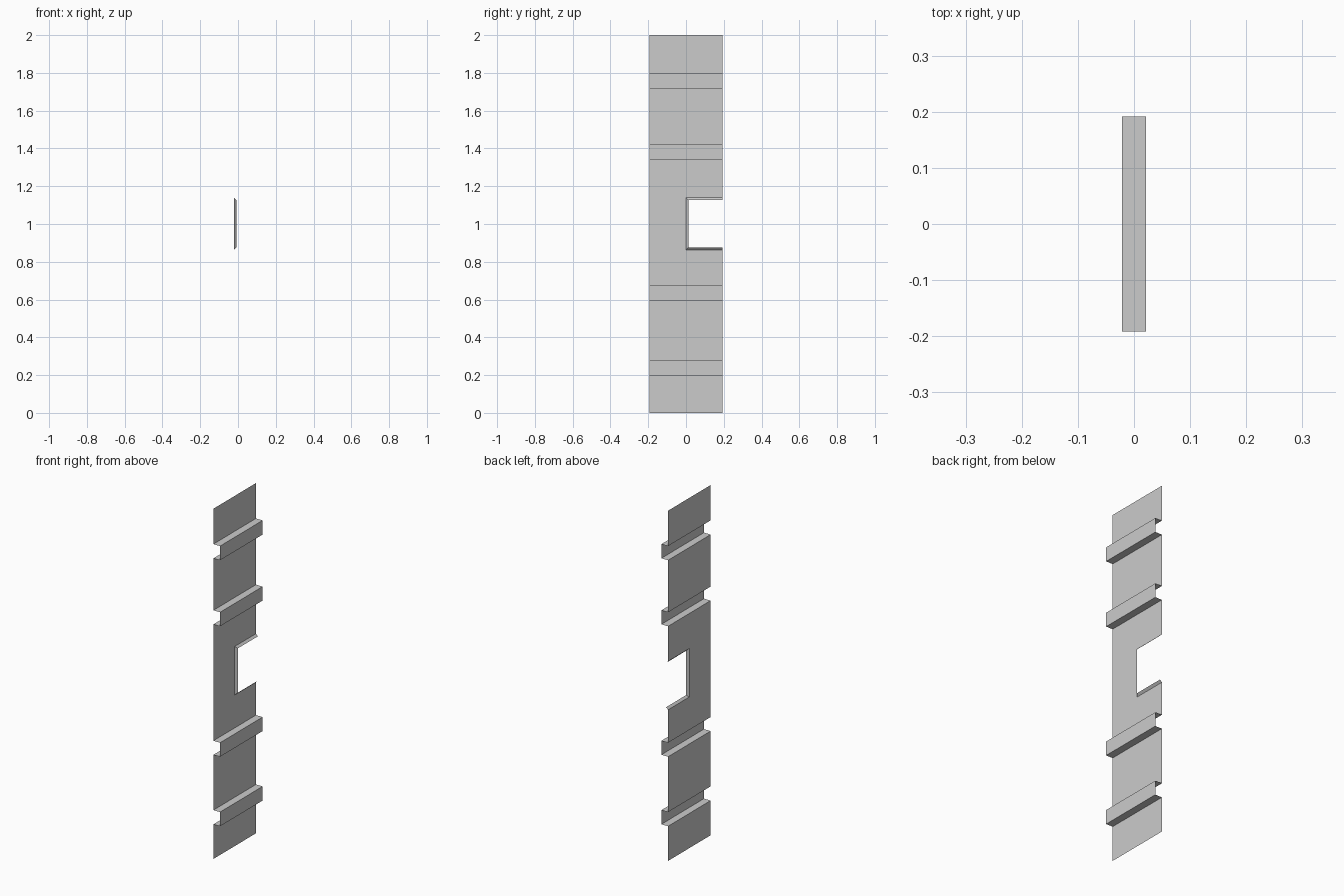
import bpy, bmesh

if "Cube" in bpy.data.objects:
    bpy.data.objects.remove(bpy.data.objects["Cube"])

W = 0.192            # half width along y
XB, XR = -0.021, 0.021   # base sheet plane, raised rib plane
RIBS = [(0.198, 0.279), (0.595, 0.675), (1.34, 1.42), (1.717, 1.798)]
X_LIP = -0.009       # front edge of the notch lip
OUT_Y, OUT_Z0, OUT_Z1 = 0.0, 0.863, 1.140   # notch outline in the sheet
IN_Y, IN_Z0, IN_Z1 = 0.012, 0.875, 1.128    # notch outline at the lip edge


def make_object(name, quads):
    bm = bmesh.new()
    for q in quads:
        bm.faces.new([bm.verts.new(p) for p in q])
    bmesh.ops.remove_doubles(bm, verts=bm.verts, dist=1e-5)
    mesh = bpy.data.meshes.new(name)
    bm.to_mesh(mesh)
    bm.free()
    ob = bpy.data.objects.new(name, mesh)
    bpy.context.collection.objects.link(ob)


def strip(a, b, y0=-W, y1=W):
    """Sheet quad between two (x, z) profile points, spanning y0..y1."""
    return [(a[0], y0, a[1]), (a[0], y1, a[1]), (b[0], y1, b[1]), (b[0], y0, b[1])]


# folded sheet profile, with ribs stepping out to +x
profile = [(XB, 0)]
for z0, z1 in RIBS:
    profile += [(XB, z0), (XR, z0), (XR, z1), (XB, z1)]
profile.append((XB, 2.0))

quads = []
for a, b in zip(profile, profile[1:]):
    if a[1] < 1 < b[1]:
        # middle panel split around the notch
        zs = [a[1], OUT_Z0, OUT_Z1, b[1]]
        for i in range(3):
            lo, hi = (XB, zs[i]), (XB, zs[i + 1])
            quads.append(strip(lo, hi, -W, OUT_Y))
            if i != 1:
                quads.append(strip(lo, hi, OUT_Y, W))
    else:
        quads.append(strip(a, b))
make_object("ribbed_sheet", quads)

# slanted lip around the notch
outer = [(XB, W, OUT_Z0), (XB, OUT_Y, OUT_Z0), (XB, OUT_Y, OUT_Z1), (XB, W, OUT_Z1)]
inner = [(X_LIP, W, IN_Z0), (X_LIP, IN_Y, IN_Z0), (X_LIP, IN_Y, IN_Z1), (X_LIP, W, IN_Z1)]
make_object("notch_lip", [[outer[i], inner[i], inner[i + 1], outer[i + 1]] for i in range(3)])
